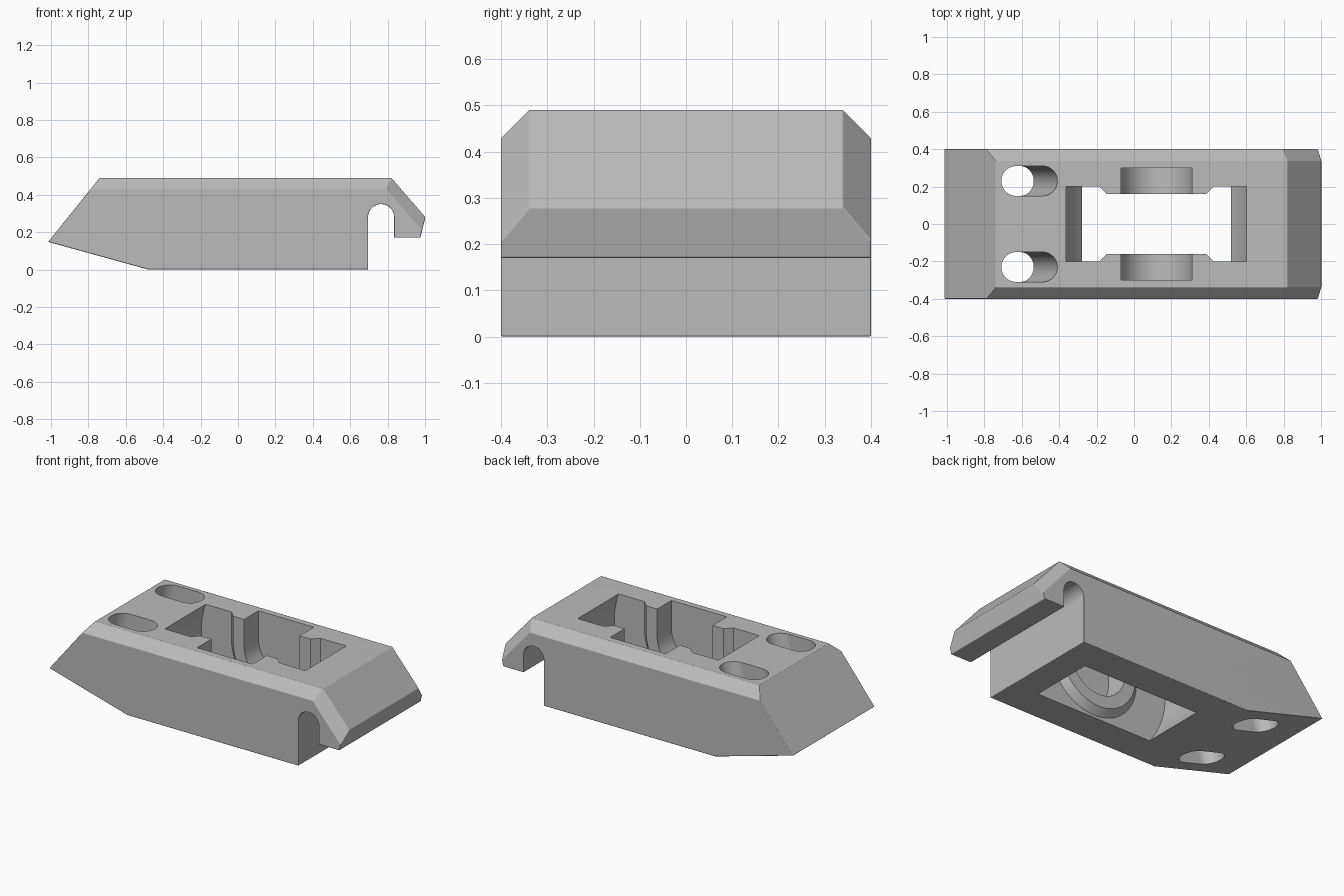
import bpy, bmesh, math

if "Cube" in bpy.data.objects:
    bpy.data.objects.remove(bpy.data.objects["Cube"])

AXLE_X, AXLE_Z = 0.12, 0.32

mat = bpy.data.materials.new("plain grey")
mat.use_nodes = True
grey = (0.5, 0.5, 0.5, 1)
mat.diffuse_color = grey
mat.node_tree.nodes["Principled BSDF"].inputs["Base Color"].default_value = grey


def loft(name, ring_a, ring_b):
    """Solid between two matching rings of points."""
    bm = bmesh.new()
    a = [bm.verts.new(p) for p in ring_a]
    b = [bm.verts.new(p) for p in ring_b]
    bm.faces.new(a)
    bm.faces.new(b)
    n = len(a)
    for i in range(n):
        bm.faces.new((a[i], a[(i + 1) % n], b[(i + 1) % n], b[i]))
    bmesh.ops.recalc_face_normals(bm, faces=bm.faces)
    mesh = bpy.data.meshes.new(name)
    bm.to_mesh(mesh)
    bm.free()
    mesh.materials.append(mat)
    obj = bpy.data.objects.new(name, mesh)
    bpy.context.collection.objects.link(obj)
    return obj


def prism(name, profile, y0, y1):
    return loft(name, [(x, y0, z) for x, z in profile],
                [(x, y1, z) for x, z in profile])


def arc(cx, cz, r, start, end, steps):
    angles = [math.radians(start + (end - start) * i / steps) for i in range(steps + 1)]
    return [(cx + r * math.cos(a), cz + r * math.sin(a)) for a in angles]


def u_shape(r, top=0.7):
    """Half circle round the axle with straight sides going up."""
    return ([(AXLE_X - r, top)] + arc(AXLE_X, AXLE_Z, r, 180, 360, 32)
            + [(AXLE_X + r, top)])


def apply_modifier(obj, mod):
    bpy.context.view_layer.objects.active = obj
    bpy.ops.object.modifier_apply(modifier=mod.name)


def cut(obj, cutter):
    mod = obj.modifiers.new("cut", 'BOOLEAN')
    mod.operation = 'DIFFERENCE'
    mod.solver = 'EXACT'
    mod.object = cutter
    apply_modifier(obj, mod)
    bpy.data.objects.remove(cutter)


# Body: side profile with the hook, extruded across the width
profile = [(-1.015, 0.148), (-0.74, 0.49), (0.82, 0.49), (1.002, 0.28),
           (0.975, 0.17), (0.835, 0.17)]
profile += arc(0.765, 0.28, 0.07, 0, 180, 14)
profile += [(0.695, 0), (-0.48, 0)]
body = prism("housing_body", profile, -0.4, 0.4)

# Chamfer along the top and down the hook slope, then mark edges for rounding
bm = bmesh.new()
bm.from_mesh(body.data)
chamfer = [e for e in bm.edges
           if abs(e.verts[0].co.y - e.verts[1].co.y) < 0.01
           and max(v.co.z for v in e.verts) > 0.48
           and min(v.co.x for v in e.verts) > -0.8]
bmesh.ops.bevel(bm, geom=chamfer, offset=0.061, offset_type='OFFSET',
                segments=1, affect='EDGES')
weight = bm.edges.layers.float.new("bevel_weight_edge")
for e in bm.edges:
    if e.calc_face_angle(0) > math.radians(20):
        high = max(v.co.z for v in e.verts) > 0.4
        side = min(abs(v.co.y) for v in e.verts) > 0.39
        in_slot = all(0.69 < v.co.x < 0.84 and v.co.z > 0.1 for v in e.verts)
        left_slope = min(v.co.x for v in e.verts) < -0.9
        e[weight] = 0.6 if in_slot else 0.45 if high and not (side and left_slope) else 1.0
bm.to_mesh(body.data)
bm.free()
rounding = body.modifiers.new("rounding", 'BEVEL')
rounding.limit_method = 'WEIGHT'
rounding.width = 0.033
rounding.segments = 4
apply_modifier(body, rounding)

# Wheel pocket, leaving a tapered boss on each inner wall
pocket = prism("pocket_cutter", arc(AXLE_X, AXLE_Z, 0.512, 0, 355, 71), -0.2, 0.2)
for s in (-1, 1):
    boss = loft("boss_cutter",
                [(x, s * 0.16, z) for x, z in u_shape(0.265, 1)],
                [(x, s * 0.24, z) for x, z in u_shape(0.345, 1)])
    cut(pocket, boss)
cut(body, pocket)

# Axle seat, open at the top
cut(body, prism("axle_cutter", u_shape(0.19), -0.3, 0.3))

# Two slanted oblong holes
for s in (-1, 1):
    oblong = (arc(0.07, s * 0.23, 0.08, -90, 90, 16)
              + arc(-0.07, s * 0.23, 0.08, 90, 270, 16))
    cut(body, loft("hole_cutter",
                   [(x - 0.73, y, -0.15) for x, y in oblong],
                   [(x - 0.53, y, 0.6) for x, y in oblong]))

# Smooth rounded edges, keeping the large faces flat
bpy.ops.object.select_all(action='DESELECT')
body.select_set(True)
bpy.context.view_layer.objects.active = body
bpy.ops.object.shade_smooth_by_angle(angle=math.radians(30))
flat = body.modifiers.new("flat_faces", 'WEIGHTED_NORMAL')
flat.keep_sharp = True
